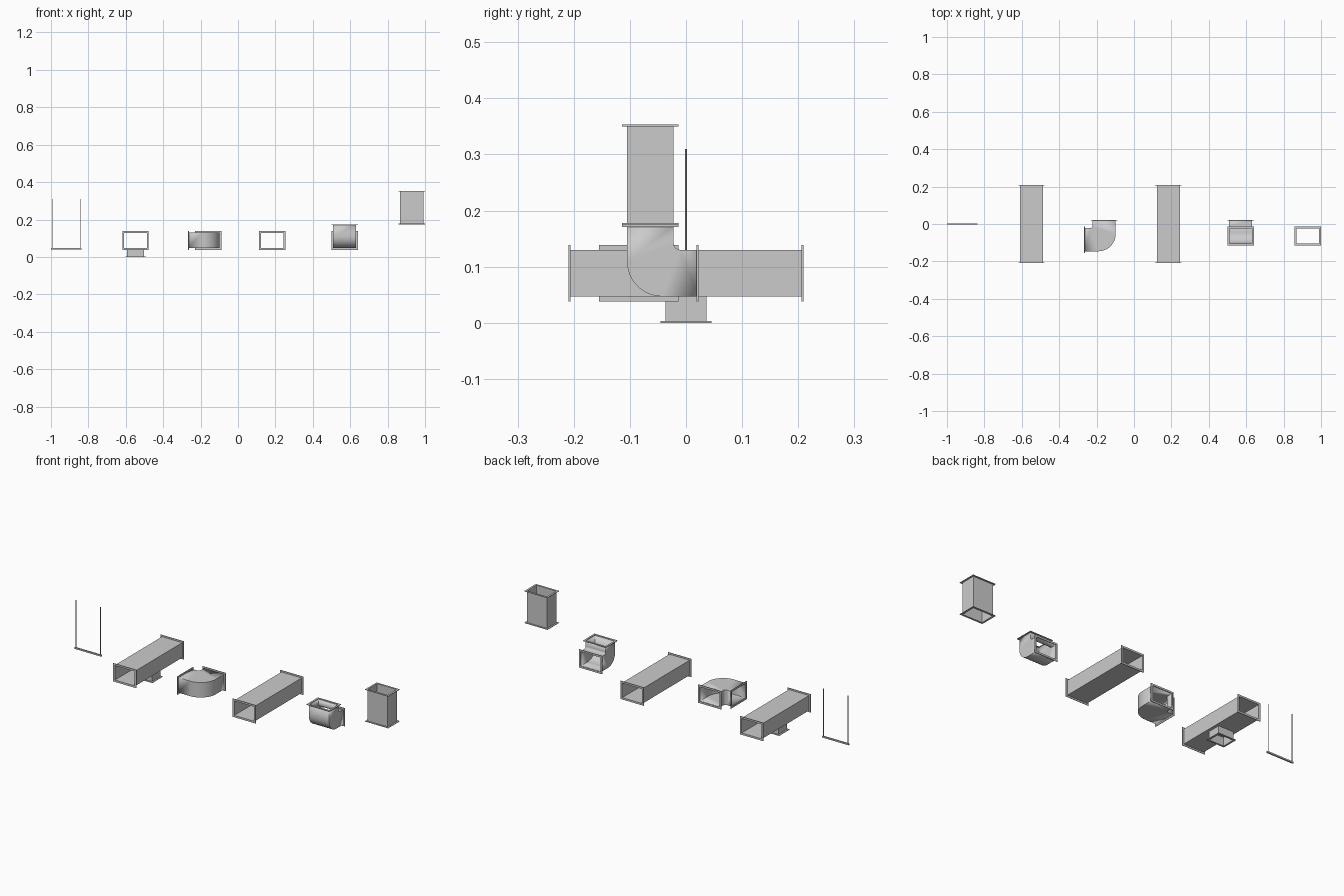
import bpy, bmesh, math
from mathutils import Vector

if "Cube" in bpy.data.objects:
    bpy.data.objects.remove(bpy.data.objects["Cube"])

WALL, LIP, THICK = 0.0015, 0.0088, 0.003
W, H = 0.124, 0.083          # duct section
X, Y, Z = Vector((1, 0, 0)), Vector((0, 1, 0)), Vector((0, 0, 1))


def finish(name, bm, wall=0, smooth=False):
    bmesh.ops.recalc_face_normals(bm, faces=bm.faces)
    me = bpy.data.meshes.new(name)
    bm.to_mesh(me)
    bm.free()
    ob = bpy.data.objects.new(name, me)
    bpy.context.collection.objects.link(ob)
    if wall:
        mod = ob.modifiers.new("sheet", 'SOLIDIFY')
        mod.thickness, mod.offset = wall, -1
    if smooth:
        bpy.context.view_layer.objects.active = ob
        ob.select_set(True)
        bpy.ops.object.shade_smooth_by_angle(angle=math.radians(40))
        ob.select_set(False)
    return ob


def loft(name, sections, closed=False, wall=0, smooth=False):
    bm = bmesh.new()
    rings = [[bm.verts.new(p) for p in s] for s in sections]
    pairs = list(zip(rings, rings[1:] + rings[:1]))
    for a, b in pairs if closed else pairs[:-1]:
        for i in range(4):
            j = (i + 1) % 4
            bm.faces.new((a[i], a[j], b[j], b[i]))
    return finish(name, bm, wall, smooth)


def rect(c, u, v, w, h):
    return [c + u * (w / 2 * i) + v * (h / 2 * j)
            for i, j in ((-1, -1), (1, -1), (1, 1), (-1, 1))]


def flange(name, c, u, v, w, h, inward):
    """Flat frame at an open duct end; thickness runs along inward."""
    d = inward * THICK
    big = (w + 2 * LIP, h + 2 * LIP)
    small = (w - 2 * WALL, h - 2 * WALL)
    loft(name, [rect(c, u, v, *big), rect(c + d, u, v, *big),
                rect(c + d, u, v, *small), rect(c, u, v, *small)], closed=True)


def straight(name, a, b, u, v, w, h, ends=(True, True)):
    a, b = Vector(a), Vector(b)
    d = (b - a).normalized()
    loft(name, [rect(a, u, v, w, h), rect(b, u, v, w, h)], wall=WALL)
    if ends[0]:
        flange(name + "_flange_a", a, u, v, w, h, d)
    if ends[1]:
        flange(name + "_flange_b", b, u, v, w, h, -d)


def elbow(name, o, u, v, n, w, h, leg=0.044, throat=0.012, steps=12):
    """Throat corner at o; one leg runs to +v, the other to +u."""
    o = Vector(o)

    def arc(corner, r):
        c = corner + r
        return [(c - r * math.cos(t), c - r * math.sin(t))
                for t in (math.pi / 2 * i / steps for i in range(steps + 1))]
    outer = [(-w, leg)] + arc(-w, 0.75 * w) + [(leg, -w)]
    inner = [(0, leg)] + arc(0, throat) + [(leg, 0)]
    secs = []
    for p, q in zip(outer, inner):
        P, Q = (o + u * k[0] + v * k[1] for k in (p, q))
        s = n * (h / 2)
        secs.append([P - s, Q - s, Q + s, P + s])
    loft(name, secs, wall=WALL, smooth=True)
    flange(name + "_flange_a", o - u * (w / 2) + v * leg, u, n, w, h, -v)
    flange(name + "_flange_b", o - v * (w / 2) + u * leg, v, n, w, h, -u)


# Trapeze hanger: cross bar and two threaded rods
bm = bmesh.new()
bmesh.ops.create_cube(bm, size=1)
bmesh.ops.scale(bm, vec=(0.164, 0.008, 0.008), verts=bm.verts)
bmesh.ops.translate(bm, vec=(-0.918, 0, 0.0425), verts=bm.verts)
finish("hanger_bar", bm)
for side, x in (("left", -0.993), ("right", -0.843)):
    bm = bmesh.new()
    bmesh.ops.create_cone(bm, cap_ends=True, segments=12, radius1=0.0015,
                          radius2=0.0015, depth=0.272)
    bmesh.ops.translate(bm, vec=(x, 0, 0.174), verts=bm.verts)
    finish("hanger_rod_" + side, bm, smooth=True)

# Straight ducts, the first with a branch collar underneath
ZC = 0.0885
for name, x in (("branch_duct", -0.548), ("plain_duct", 0.184)):
    straight(name, (x, -0.209, ZC), (x, 0.209, ZC), X, Z, W, H)
straight("branch_collar", (-0.548, 0, 0), (-0.548, 0, 0.047), X, Y, 0.092, 0.073,
         ends=(True, False))

# Horizontal and vertical elbows
elbow("flat_elbow", (-0.222, -0.022, ZC), -X, Y, Z, W, H)
elbow("rising_elbow", (0.57, -0.022, 0.13), Y, Z, X, H, W)

# Riser duct
straight("riser_duct", (0.9292, -0.0635, 0.1745), (0.9292, -0.0635, 0.353), X, Y, W, H)
